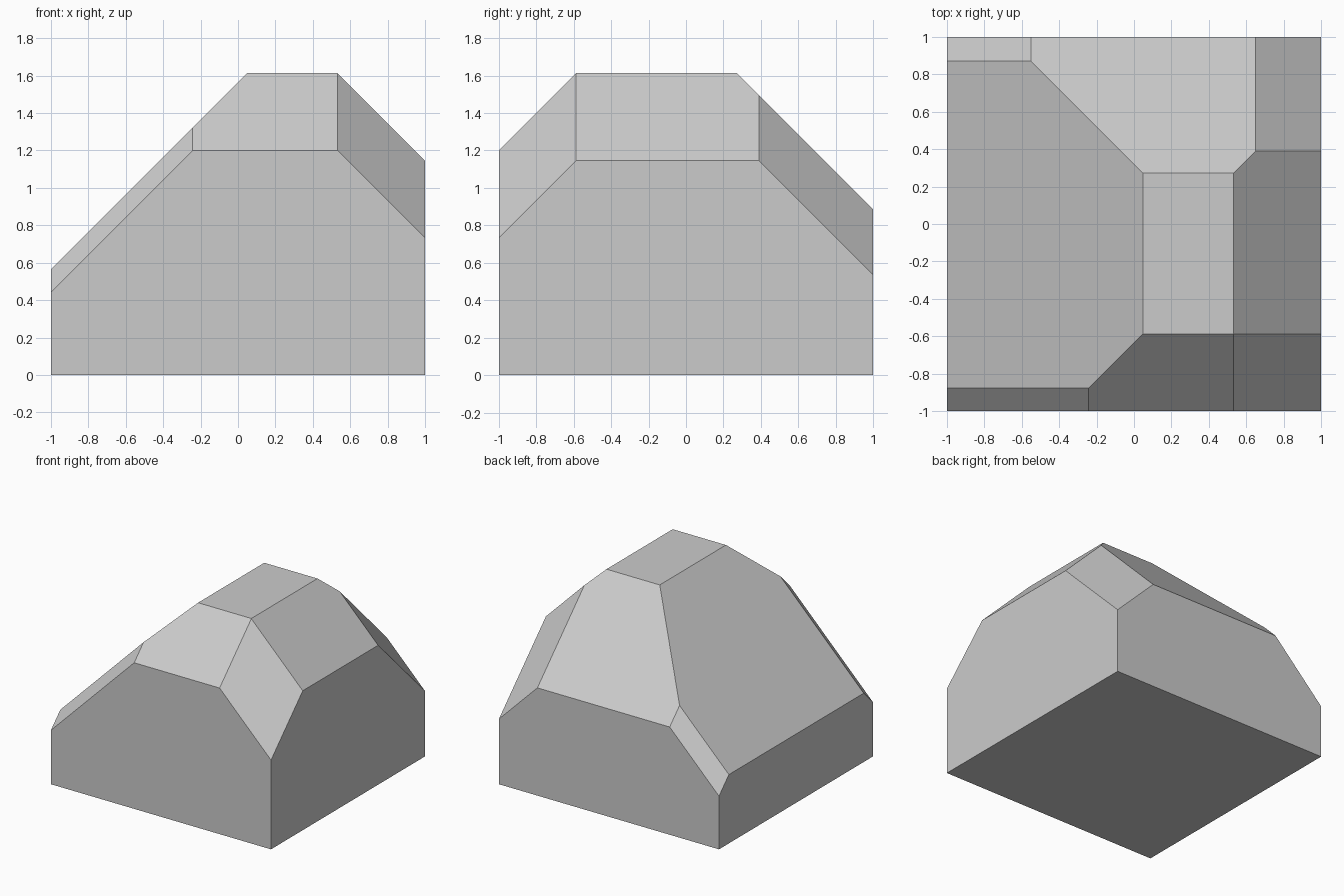
import bpy, bmesh
from mathutils import Vector

if "Cube" in bpy.data.objects:
    bpy.data.objects.remove(bpy.data.objects["Cube"])

TOP = 1.613

# 45-degree cuts: each keeps the side where z <= height - sx*x - sy*y
CUTS = [
    (0, -1, 2.200),   # front slope
    (0, 1, 1.885),    # back slope
    (-1, 0, 1.565),   # left slope
    (1, 0, 2.145),    # right slope
    (-1, -1, 2.443),  # front left corner
    (1, -1, 2.733),   # front right corner
    (-1, 1, 2.437),   # back left corner
    (1, 1, 2.535),    # back right corner
]


def cut(bm, normal, height):
    """Slice off everything above a sloped plane and cap the opening."""
    geom = bm.verts[:] + bm.edges[:] + bm.faces[:]
    res = bmesh.ops.bisect_plane(bm, geom=geom, dist=1e-5,
                                 plane_co=Vector((0, 0, height)),
                                 plane_no=normal.normalized(), clear_outer=True)
    edges = [e for e in bm.edges if e.is_boundary]
    if edges:
        bmesh.ops.contextual_create(bm, geom=edges)


# Block with sloped shoulders and chamfered corners
bm = bmesh.new()
bmesh.ops.create_cube(bm, size=2)
for v in bm.verts:
    v.co.z = TOP if v.co.z > 0 else 0
for sx, sy, height in CUTS:
    cut(bm, Vector((sx, sy, 1)), height)
bmesh.ops.recalc_face_normals(bm, faces=bm.faces[:])

mesh = bpy.data.meshes.new("faceted_block")
bm.to_mesh(mesh)
bm.free()
bpy.context.collection.objects.link(bpy.data.objects.new("faceted_block", mesh))
